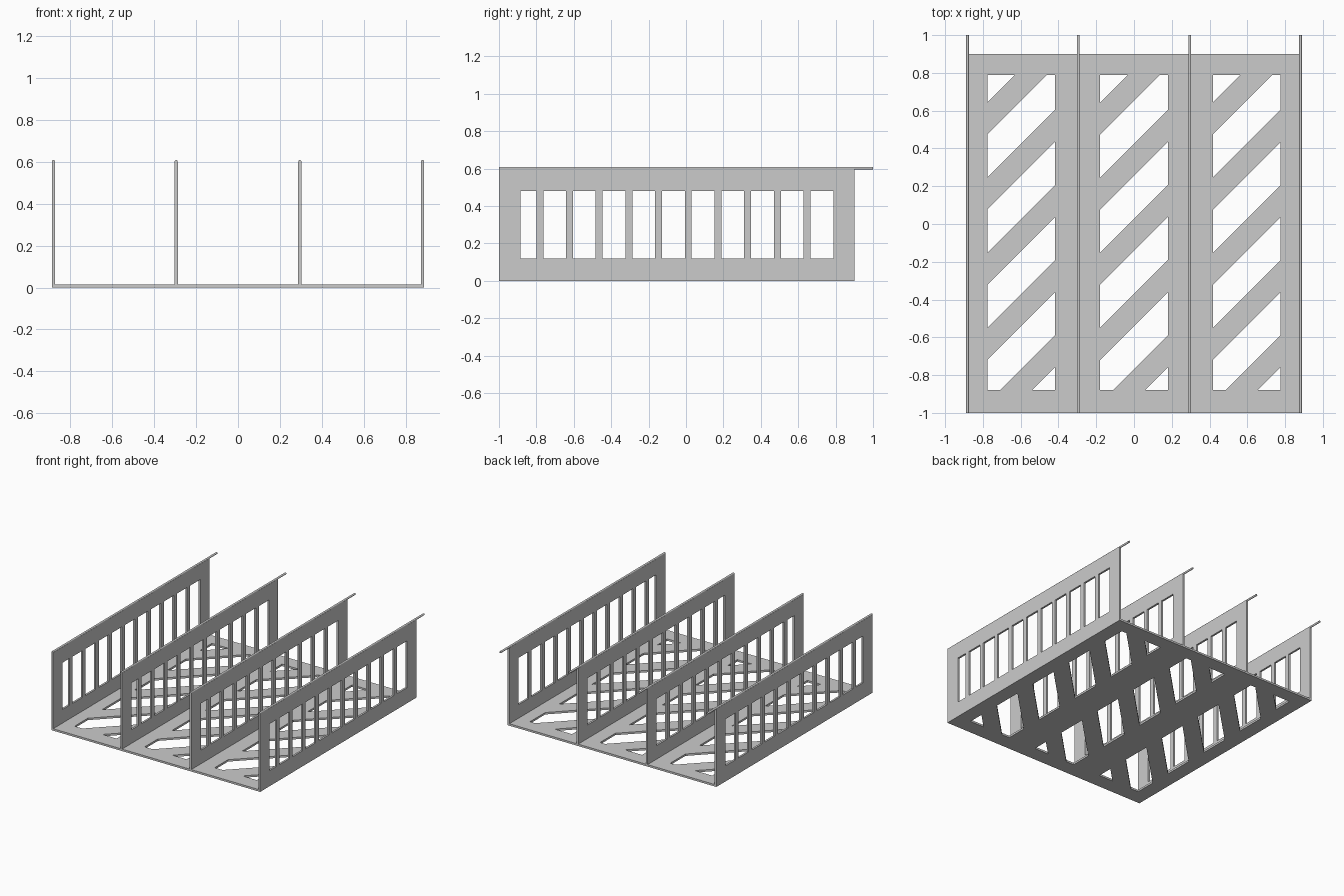
import bpy, bmesh
from mathutils import Vector, Matrix

cube = bpy.data.objects.get("Cube")
if cube:
    bpy.data.objects.remove(cube, do_unlink=True)

T = 0.015                      # sheet thickness
FRONT, BACK, OUTER = -1.0, 0.9, 0.889

grey = bpy.data.materials.new("plain grey")
grey.use_nodes = True
GREY = (0.6, 0.6, 0.6, 1)
grey.diffuse_color = GREY
grey.node_tree.nodes["Principled BSDF"].inputs["Base Color"].default_value = GREY


def finish(bm, name):
    bmesh.ops.recalc_face_normals(bm, faces=bm.faces)
    mesh = bpy.data.meshes.new(name)
    bm.to_mesh(mesh)
    bm.free()
    mesh.materials.append(grey)
    obj = bpy.data.objects.new(name, mesh)
    bpy.context.collection.objects.link(obj)
    return obj


def sheet(u0, u1, v0, v1):
    """Flat rectangle in the xy plane."""
    bm = bmesh.new()
    bm.faces.new([bm.verts.new((u, v, 0)) for u, v in
                  ((u0, v0), (u1, v0), (u1, v1), (u0, v1))])
    return bm


def cut(bm, point, normal, inside=lambda c: True):
    """Slice the faces whose centre passes the test."""
    faces = [f for f in bm.faces if inside(f.calc_center_median())]
    edges = {e for f in faces for e in f.edges}
    verts = {v for f in faces for v in f.verts}
    bmesh.ops.bisect_plane(bm, geom=faces + list(edges) + list(verts), dist=1e-5,
                           plane_co=(*point, 0), plane_no=(*normal, 0))


def pierce(bm, is_hole):
    """Remove the hole faces and thicken what is left."""
    holes = [f for f in bm.faces if is_hole(f.calc_center_median())]
    bmesh.ops.delete(bm, geom=holes, context='FACES')
    ext = bmesh.ops.extrude_face_region(bm, geom=list(bm.faces), use_keep_orig=True)
    bmesh.ops.translate(bm, vec=(0, 0, T),
                        verts=[g for g in ext["geom"] if isinstance(g, bmesh.types.BMVert)])


# Floor: three bays, each an opening crossed by diagonal bars
BAY, HALF, LOW, HIGH = 0.597, 0.179, -0.88, 0.79
PITCH, BAR, FIRST = 0.3978, 0.17, -1.117
bays = [-BAY, 0, BAY]


def bay_of(c):
    if LOW < c.y < HIGH:
        return next((b for b in bays if abs(c.x - b) < HALF), None)


def floor_hole(c):
    b = bay_of(c)
    if b is None:
        return False
    return (c.y - (c.x - b + HALF) - FIRST) % PITCH > BAR


bm = sheet(-OUTER, OUTER, FRONT, BACK)
for y in (LOW, HIGH):
    cut(bm, (0, y), (0, 1))
for b in bays:
    for x in (b - HALF, b + HALF):
        cut(bm, (x, 0), (1, 0))
for b in bays:
    for k in range(5):
        for offset in (0, BAR):
            cut(bm, (b - HALF, FIRST + k * PITCH + offset), (-1, 1),
                lambda c: bay_of(c) == b)
pierce(bm, floor_hole)
finish(bm, "floor_plate")

# Walls: a long opening divided by ten slim posts, drawn as y across and z up
TOP, SILL, HEAD, START, END = 0.6, 0.12, 0.48, -0.885, 0.789
POST, POST0, STEP = 0.037, -0.8, 0.1587
posts = [POST0 + i * STEP for i in range(10)]


def in_opening(c):
    return START < c.x < END and SILL < c.y < HEAD


def wall_hole(c):
    return in_opening(c) and not any(p < c.x < p + POST for p in posts)


for i, x in enumerate((-OUTER + T / 2, -0.295, 0.295, OUTER - T / 2)):
    bm = sheet(FRONT, BACK, 0, TOP)
    for z in (SILL, HEAD):
        cut(bm, (0, z), (0, 1))
    for y in (START, END):
        cut(bm, (y, 0), (1, 0))
    for p in posts:
        for y in (p, p + POST):
            cut(bm, (y, 0), (1, 0), in_opening)
    pierce(bm, wall_hole)
    # Turn sheet upright: (u, v, w) -> (x, y, z)
    bm.transform(Matrix(((0, 0, 1, x - T / 2), (1, 0, 0, 0), (0, 1, 0, 0), (0, 0, 0, 1))))
    finish(bm, f"wall_{i + 1}")

    # Round rail along the wall top, reaching past the back
    bm = bmesh.new()
    bmesh.ops.create_cone(bm, cap_ends=True, segments=12, radius1=T / 2, radius2=T / 2, depth=2)
    bm.transform(Matrix.Translation((x, 0, TOP + 0.002)) @ Matrix.Rotation(1.5707963, 4, 'X'))
    finish(bm, f"top_rail_{i + 1}")
